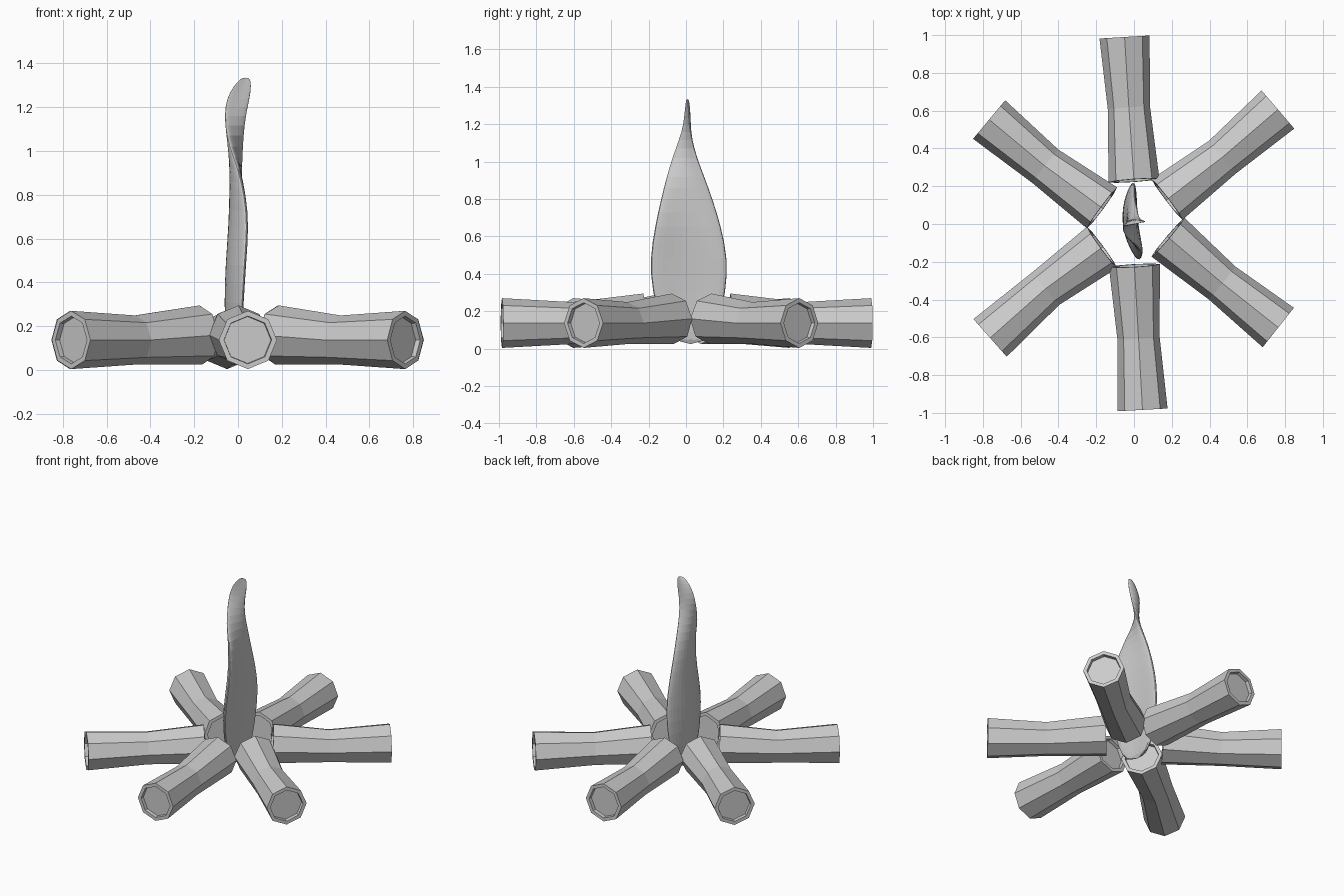
import bpy
import bmesh
from math import cos, sin, tau, pi
from mathutils import Vector

cube = bpy.data.objects.get("Cube")
if cube:
    bpy.data.objects.remove(cube)

grey = bpy.data.materials.new("plain_grey")
grey.use_nodes = True
tone = (0.6, 0.6, 0.6, 1)
grey.diffuse_color = tone
grey.node_tree.nodes["Principled BSDF"].inputs["Base Color"].default_value = tone


def finish(bm, name):
    bmesh.ops.recalc_face_normals(bm, faces=bm.faces)
    mesh = bpy.data.meshes.new(name)
    bm.to_mesh(mesh)
    bm.free()
    mesh.materials.append(grey)
    obj = bpy.data.objects.new(name, mesh)
    bpy.context.collection.objects.link(obj)
    return obj


def loft(bm, rings):
    """Skin a list of closed rings and return the two end caps."""
    loops = [[bm.verts.new(p) for p in ring] for ring in rings]
    n = len(loops[0])
    for a, b in zip(loops, loops[1:]):
        for i in range(n):
            j = (i + 1) % n
            bm.faces.new((a[i], a[j], b[j], b[i]))
    return [bm.faces.new(loops[0][::-1]), bm.faces.new(loops[-1])]


def octagon(centre, direction, radius):
    side = direction.cross(Vector((0, 0, 1))).normalized()
    up = side.cross(direction).normalized()
    return [centre + radius * (cos(k * tau / 8) * up + sin(k * tau / 8) * side)
            for k in range(8)]


def make_log(name, inner, middle, outer):
    a = Vector((*inner, 0.16))
    b = Vector((*middle, 0.137))
    c = Vector((*outer, 0.137))
    bm = bmesh.new()
    caps = loft(bm, [octagon(a, (b - a).normalized(), 0.135),
                     octagon(b, (c - a).normalized(), 0.112),
                     octagon(c, (c - b).normalized(), 0.133)])
    # Rim and shallow recess at each sawn end
    bm.normal_update()
    bmesh.ops.recalc_face_normals(bm, faces=bm.faces)
    for cap in caps:
        bmesh.ops.inset_individual(bm, faces=[cap], thickness=0.024)
        bmesh.ops.inset_individual(bm, faces=[cap], thickness=0.002, depth=-0.025)
    finish(bm, name)


# Ring of six waisted logs: inner end, waist, outer end
logs = {
    "back_log": ((0, 0.23), (-0.027, 0.615), (-0.05, 0.99)),
    "front_log": ((0.002, -0.22), (0.024, -0.605), (0.045, -0.984)),
    "back_left_log": ((0.175, 0.13), (0.466, 0.352), (0.762, 0.606)),
    "front_left_log": ((0.18, -0.07), (0.466, -0.312), (0.764, -0.548)),
    "front_right_log": ((-0.169, -0.124), (-0.466, -0.341), (-0.762, -0.603)),
    "back_right_log": ((-0.169, 0.085), (-0.47, 0.306), (-0.767, 0.553)),
}
for name, points in logs.items():
    make_log(name, *points)

# Flame sections: height, front edge x y, back edge x y, half thickness
sections = [
    (0.02, 0.00, -0.07, -0.01, 0.12, 0.022),
    (0.15, 0.01, -0.14, -0.01, 0.18, 0.030),
    (0.30, 0.02, -0.185, -0.01, 0.218, 0.034),
    (0.48, 0.03, -0.20, 0.00, 0.23, 0.036),
    (0.66, 0.045, -0.168, 0.00, 0.19, 0.034),
    (0.80, 0.03, -0.137, 0.00, 0.145, 0.030),
    (0.92, 0.00, -0.105, 0.01, 0.10, 0.028),
    (1.02, -0.04, -0.075, 0.02, 0.06, 0.022),
    (1.12, -0.06, -0.035, 0.03, 0.03, 0.015),
    (1.20, -0.062, -0.012, 0.045, 0.018, 0.011),
    (1.27, -0.04, -0.006, 0.06, 0.014, 0.009),
    (1.32, 0.00, 0.000, 0.06, 0.012, 0.006),
    (1.335, 0.02, 0.002, 0.05, 0.010, 0.003),
]


def flame_ring(z, xa, ya, xb, yb, thick):
    """Curved lens between the two edges, bowed to one side."""
    a, b = Vector((xa, ya, z)), Vector((xb, yb, z))
    chord = b - a
    across = Vector((-chord.y, chord.x, 0)).normalized()
    bow = 0.09 * chord.length
    ring = []
    for k in range(16):
        t = k * tau / 16
        s = 0.5 - 0.5 * cos(t)
        ring.append(a + chord * s + across * (thick * sin(t) + bow * sin(pi * s)))
    return ring


bm = bmesh.new()
loft(bm, [flame_ring(*s) for s in sections])
flame = finish(bm, "flame")
smooth = flame.modifiers.new("soft_shape", "SUBSURF")
smooth.levels = smooth.render_levels = 1
